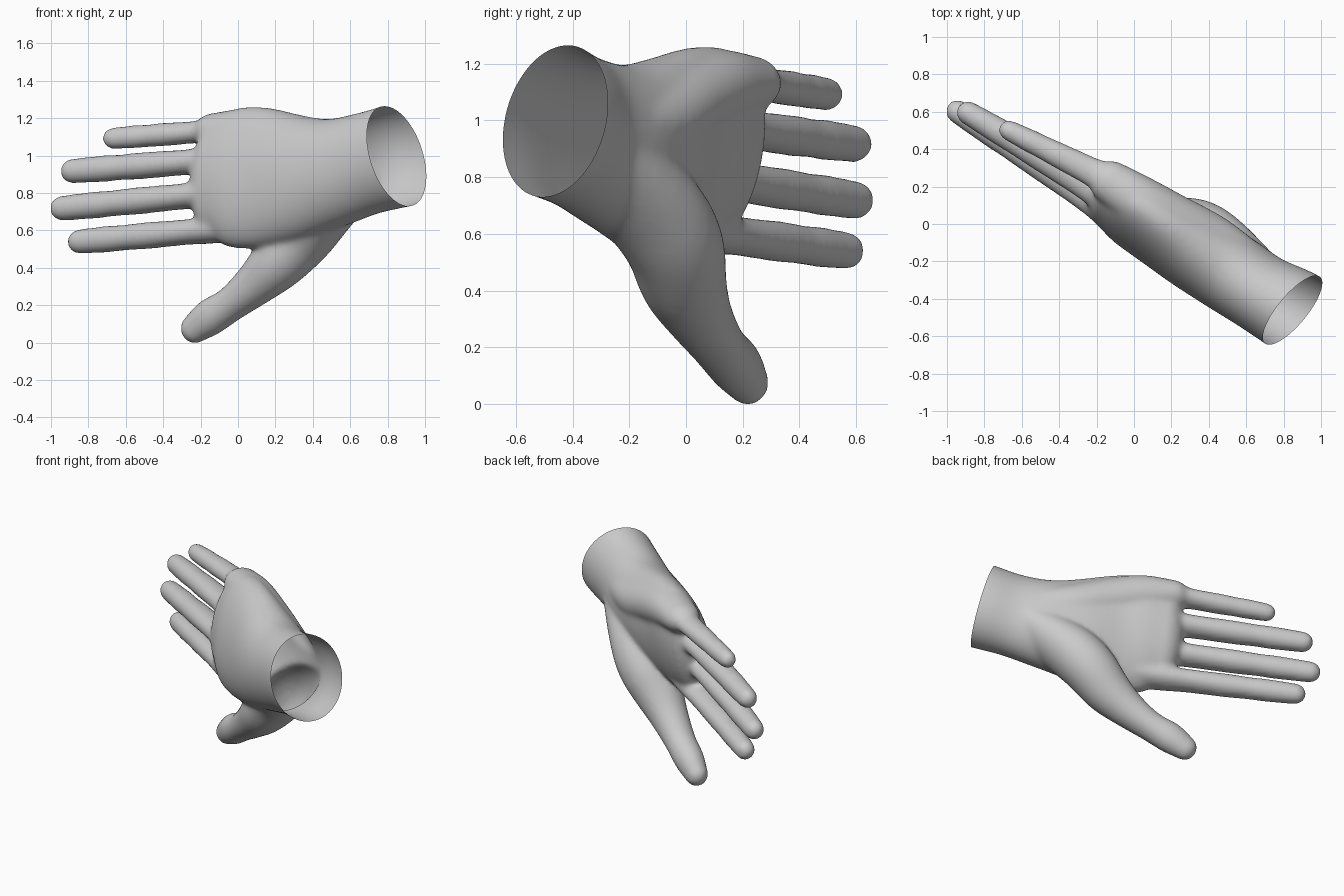
import bpy, bmesh, math
from mathutils import Vector

cube = bpy.data.objects.get("Cube")
if cube:
    bpy.data.objects.remove(cube)

# Unit vector across the hand, from its back to its palm
PALM = Vector((0.497, 0.868, 0))


def spot(p):
    """Point from x, distance toward the palm side, and height."""
    x, t, z = p[:3]
    return Vector((x, (t - PALM.x * x) / PALM.y, z))


def smooth_path(pts, steps=4):
    """Catmull-Rom interpolation of position and radii."""
    ext = [pts[0]] + pts + [pts[-1]]
    out = []
    for a, b, c, d in zip(ext, ext[1:], ext[2:], ext[3:]):
        for k in range(steps):
            u = k / steps
            out.append([q + 0.5 * u * (r - p + u * (2*p - 5*q + 4*r - s + u * (3*(q - r) + s - p)))
                        for p, q, r, s in zip(a, b, c, d)])
    return out + [list(pts[-1])]


def tube(bm, pts, sides=28):
    """Closed round-ended tube; each point is x, palm offset, z, width, thickness, lean."""
    pts = smooth_path(pts)
    pos = [spot(p) for p in pts]
    n = len(pts)
    rings = []
    for i, p in enumerate(pts):
        along = (pos[min(i + 1, n - 1)] - pos[max(i - 1, 0)]).normalized()
        thick = (PALM - along * PALM.dot(along)).normalized()
        lean = p[5] if len(p) > 5 else 0
        wide = along.cross(thick) - thick * lean
        part = [(pos[i], wide * p[3], thick * p[4])]
        # rounded ends
        if i in (0, n - 1):
            way = -1 if i == 0 else 1
            for k in range(1, 6):
                a = k * math.pi / 11
                part.append((pos[i] + along * (way * p[4] * math.sin(a)),
                             part[0][1] * math.cos(a), part[0][2] * math.cos(a)))
            part = part[::way]
        rings += part
    loops = []
    for c, w, t in rings:
        loops.append([bm.verts.new(c + w * math.cos(j * math.tau / sides)
                                   + t * math.sin(j * math.tau / sides)) for j in range(sides)])
    for lo, hi in zip(loops, loops[1:]):
        for j in range(sides):
            k = (j + 1) % sides
            bm.faces.new((lo[j], lo[k], hi[k], hi[j]))
    bm.faces.new(loops[0][::-1])
    bm.faces.new(loops[-1])


bm = bmesh.new()

# Wrist and palm, which cups toward the little finger side
tube(bm, [(1.07, .02, 1.06, .295, .228, 0), (.855, .02, 1.0, .28, .23, 0),
          (.68, .017, .955, .275, .213, 0), (.5, .03, .905, .295, .218, .04),
          (.3, .035, .88, .345, .208, .1), (.12, .035, .88, .377, .18, .15),
          (-.02, .045, .885, .372, .167, .17), (-.11, .053, .88, .325, .148, .16)], 48)

# Heel and edge of the palm on the little finger side
tube(bm, [(.6, .05, .98, .13, .18), (.4, .085, 1.0, .15, .185), (.2, .1, 1.07, .145, .165),
          (.03, .12, 1.118, .132, .14), (-.12, .132, 1.13, .1, .118)])

# Thumb with its ball
tube(bm, [(.63, .055, .87, .13, .18), (.45, .11, .7, .165, .19), (.34, .13, .57, .17, .178),
          (.21, .098, .425, .15, .155), (.09, .085, .31, .117, .122),
          (-.04, .08, .205, .094, .1), (-.15, .078, .135, .1, .094),
          (-.235, .074, .072, .08, .074)])

# Fingers: root and tip positions, with a common knuckle profile
fingers = [((-.14, .135, 1.132), (-.67, .102, 1.092), .064),
           ((-.14, .06, .975), (-.888, .075, .917), .073),
           ((-.14, .005, .797), (-.943, .053, .718), .074),
           ((-.14, .015, .603), (-.85, .07, .54), .073)]
profile = [(-.22, 1, 1.5), (0, 1.02, 1.4), (.2, .95, 1.22), (.5, 1, 1.1),
           (.65, .95, 1.02), (.77, .99, 1), (1, .92, .88)]
for root, tip, r in fingers:
    path = []
    for u, w, t in profile:
        p = [a + (b - a) * u for a, b in zip(root, tip)]
        path.append((*p, r * w, r * t))
    tube(bm, path, 20)

# Fuse the parts into one skin
mesh = bpy.data.meshes.new("hand_form")
bm.to_mesh(mesh)
bm.free()
form = bpy.data.objects.new("hand_form", mesh)
bpy.context.collection.objects.link(form)
remesh = form.modifiers.new("fuse", 'REMESH')
remesh.mode = 'VOXEL'
remesh.voxel_size = 0.0115
soften = form.modifiers.new("soften", 'SMOOTH')
soften.factor = 0.5
soften.iterations = 32
graph = bpy.context.evaluated_depsgraph_get()
skin = bpy.data.meshes.new_from_object(form.evaluated_get(graph))
bpy.data.objects.remove(form)

# Cut the wrist open
bm = bmesh.new()
bm.from_mesh(skin)
bmesh.ops.bisect_plane(bm, geom=bm.verts[:] + bm.edges[:] + bm.faces[:],
                       plane_co=(.845, -.463, 1.0), plane_no=(.746, -.605, .28),
                       clear_outer=True)
for f in bm.faces:
    f.smooth = True
bm.to_mesh(skin)
bm.free()
skin.name = "hand"

# Plain grey material
grey = bpy.data.materials.new("light_grey")
grey.use_nodes = True
color = (.6, .6, .6, 1)
grey.diffuse_color = color
grey.node_tree.nodes["Principled BSDF"].inputs["Base Color"].default_value = color
skin.materials.clear()
skin.materials.append(grey)

hand = bpy.data.objects.new("hand", skin)
bpy.context.collection.objects.link(hand)
